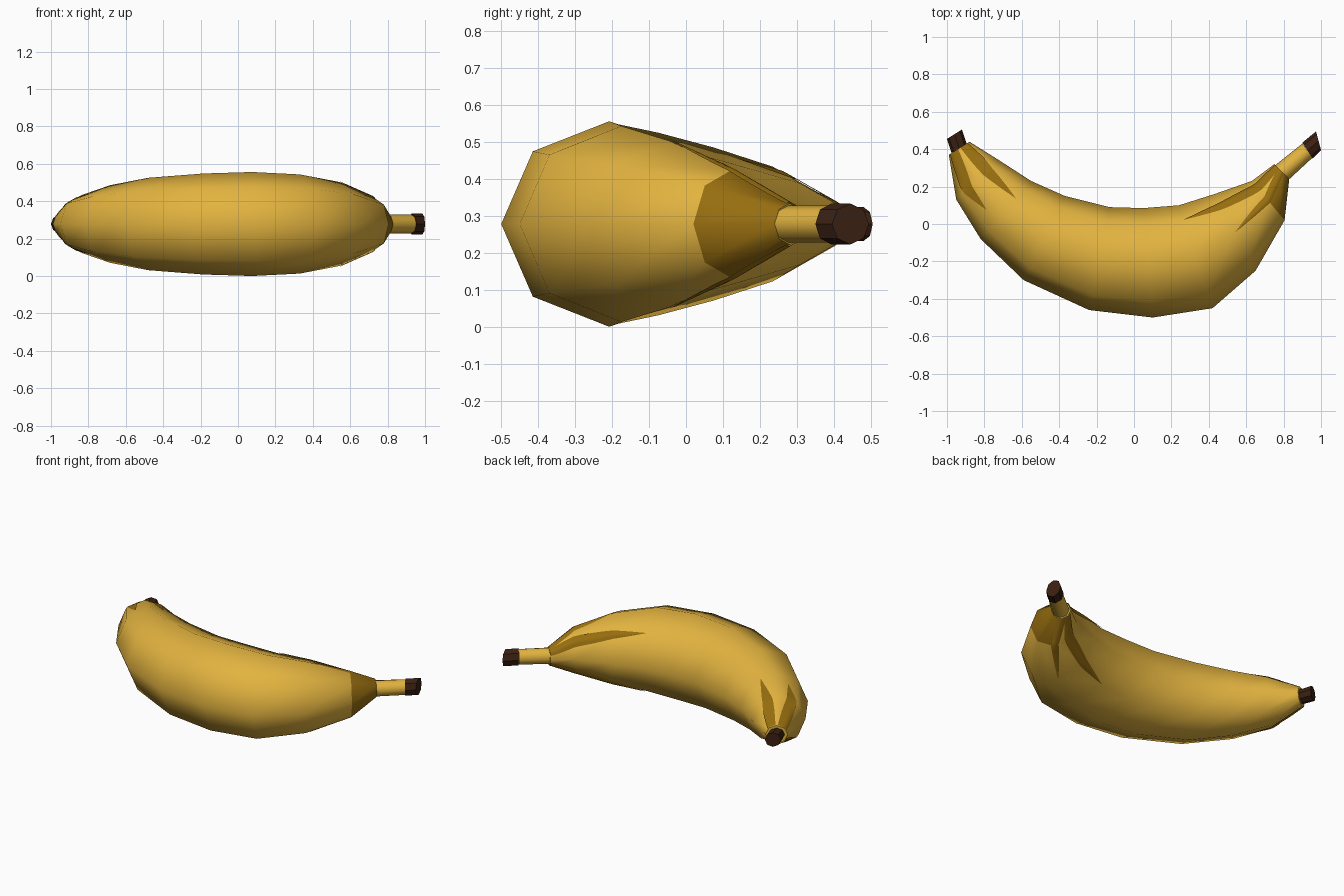
import bpy
import bmesh
import math
from mathutils import Vector

old = bpy.data.objects.get("Cube")
if old:
    bpy.data.objects.remove(old, do_unlink=True)

SIDES = 8
MID_Z = 0.278


def material(name, colour):
    mat = bpy.data.materials.new(name)
    mat.use_nodes = True
    mat.diffuse_color = (*colour, 1)
    bsdf = mat.node_tree.nodes["Principled BSDF"]
    bsdf.inputs["Base Color"].default_value = (*colour, 1)
    bsdf.inputs["Roughness"].default_value = 0.7
    return mat


yellow = material("banana yellow", (0.76, 0.45, 0.05))
gold = material("dark gold", (0.31, 0.155, 0.005))
brown = material("dark brown", (0.045, 0.015, 0.006))


def ring_point(ring, k, lift=0.0):
    """Corner k of a ring: 0 top, 2 inner side, 4 bottom, 6 outer side."""
    outer, inner, height = Vector(ring[:2]), Vector(ring[2:4]), ring[4]
    middle, half = (outer + inner) / 2, (inner - outer) / 2
    half += half.normalized() * lift
    angle = k * math.tau / SIDES
    flat = middle + half * math.sin(angle)
    return Vector((flat.x, flat.y, MID_Z + (height + lift) * math.cos(angle)))


def surface_point(rings, t, u, lift):
    """Point on the faceted skin at ring position t and corner position u."""
    i = min(int(t), len(rings) - 2)
    k = math.floor(u)
    a, b = (ring_point(r, k, lift).lerp(ring_point(r, k + 1, lift), u - k)
            for r in rings[i:i + 2])
    return a.lerp(b, t - i)


def finish(name, bm, mats, angle, recalc=True):
    if recalc:
        bmesh.ops.recalc_face_normals(bm, faces=bm.faces)
    mesh = bpy.data.meshes.new(name)
    bm.to_mesh(mesh)
    bm.free()
    for mat in mats:
        mesh.materials.append(mat)
    obj = bpy.data.objects.new(name, mesh)
    bpy.context.collection.objects.link(obj)
    bpy.ops.object.select_all(action='DESELECT')
    obj.select_set(True)
    bpy.context.view_layer.objects.active = obj
    bpy.ops.object.shade_smooth_by_angle(angle=math.radians(angle))
    return obj


def loft(name, rings, mats, angle=50, rule=None):
    bm = bmesh.new()
    loops = [[bm.verts.new(ring_point(r, k)) for k in range(SIDES)] for r in rings]
    for i in range(len(rings) - 1):
        for k in range(SIDES):
            n = (k + 1) % SIDES
            face = bm.faces.new((loops[i][k], loops[i][n], loops[i + 1][n], loops[i + 1][k]))
            face.material_index = rule(i, k) if rule else 0
    bm.faces.new(loops[0])
    bm.faces.new(loops[-1])
    return finish(name, bm, mats, angle)


def streak(name, rings, base, apex, low, high, tip, steps=16, across=4):
    """Thin tapering streak on the skin, from a wide base to a pointed apex."""
    bm = bmesh.new()
    rows = []
    for s in range(steps + 1):
        f = s / steps
        t = base + (apex - base) * f
        a, b = low + (tip - low) * f, high + (tip - high) * f
        rows.append([bm.verts.new(surface_point(rings, t, a + (b - a) * j / across, 0.005))
                     for j in range(across + 1)])
    for r, q in zip(rows, rows[1:]):
        for j in range(across):
            bm.faces.new((r[j], r[j + 1], q[j + 1], q[j]))
    bmesh.ops.remove_doubles(bm, verts=bm.verts, dist=0.0001)
    bm.normal_update()
    # Turn the faces away from the fruit's core
    for face in bm.faces:
        core = min(((ring_point(r, 0) + ring_point(r, 4)) / 2 for r in rings),
                   key=lambda c: (c - face.calc_center_median()).length)
        if face.normal.dot(face.calc_center_median() - core) < 0:
            face.normal_flip()
    return finish(name, bm, [gold], 50, recalc=False)


# Fruit rings: outer x, y, inner x, y, half height
fruit = [
    (-0.99, 0.37, -0.88, 0.44, 0.058),
    (-0.95, 0.13, -0.72, 0.34, 0.155),
    (-0.82, -0.08, -0.55, 0.23, 0.207),
    (-0.59, -0.30, -0.37, 0.15, 0.247),
    (-0.24, -0.46, -0.13, 0.09, 0.270),
    (0.10, -0.50, 0.05, 0.085, 0.278),
    (0.42, -0.45, 0.24, 0.10, 0.265),
    (0.65, -0.25, 0.43, 0.16, 0.225),
    (0.805, 0.02, 0.63, 0.23, 0.147),
    (0.83, 0.24, 0.75, 0.32, 0.056),
]
last = len(fruit) - 1

# Body, with the outer half of the neck darkened
loft("banana_body", fruit, [yellow, gold],
     rule=lambda i, k: int(i == last - 1 and k >= SIDES // 2))

# Stem and its cut end
loft("stem", [(0.825, 0.235, 0.75, 0.31, 0.05), (0.955, 0.355, 0.90, 0.43, 0.05)], [yellow])
loft("stem_end", [(0.955, 0.35, 0.90, 0.435, 0.055), (1.0, 0.395, 0.973, 0.495, 0.055)],
     [brown], 30)

# Blossom tip
loft("blossom_tip", [(-0.975, 0.38, -0.895, 0.43, 0.042), (-1.0, 0.455, -0.92, 0.505, 0.046)],
     [brown], 30)

# Streaks: name, base ring, apex ring, base edges, apex corner
streaks = [
    ("neck_long_streak", last, 6, 0.5, 1.5, 1),
    ("neck_short_streak", last, 7, -0.3, 0.6, 0),
    ("tip_outer_streak", 0, 1.65, -1.45, -0.15, -0.55),
    ("tip_inner_streak", 0, 2, 0.15, 1.2, 0.55),
]
for name, base, apex, low, high, tip in streaks:
    streak("upper_" + name, fruit, base, apex, low, high, tip)
    if "inner" not in name:
        streak("lower_" + name, fruit, base, apex, 4 - low, 4 - high, 4 - tip)
